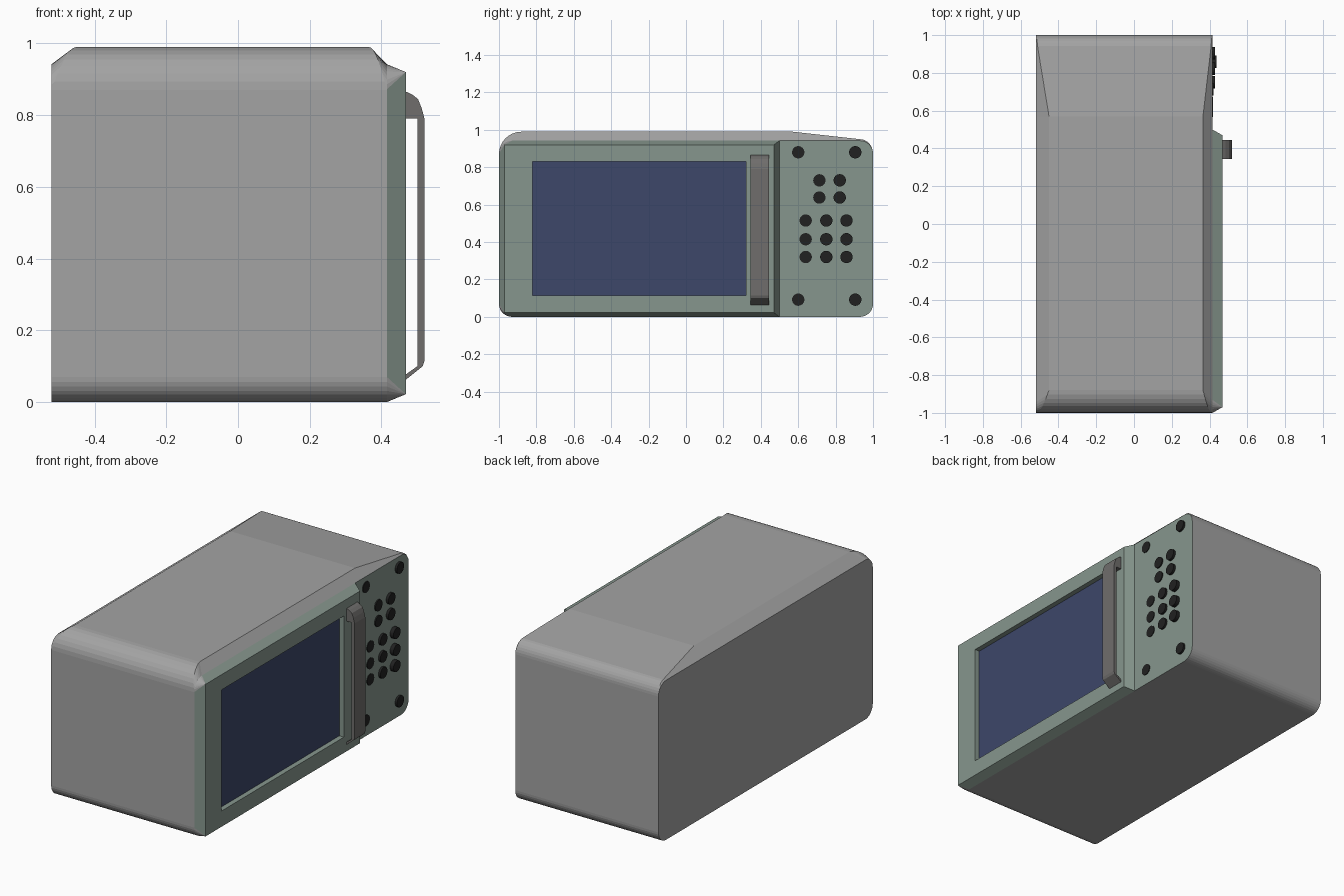
import bpy, bmesh, math
from mathutils import Matrix

if "Cube" in bpy.data.objects:
    bpy.data.objects.remove(bpy.data.objects["Cube"])

BACK, FRONT, DOOR = -0.52, 0.415, 0.468
TOP, N = 0.942, 8


def material(name, rgb):
    m = bpy.data.materials.new(name)
    m.diffuse_color = (*rgb, 1)
    m.use_nodes = True
    m.node_tree.nodes["Principled BSDF"].inputs["Base Color"].default_value = m.diffuse_color
    return m


GREEN = material("green_enamel", (0.24, 0.307, 0.267))
GREY = material("grey_enamel", (0.367, 0.367, 0.367))
DARK = material("dark_grey", (0.16, 0.155, 0.15))
BLUE = material("blue_glass", (0.047, 0.063, 0.143))
BLACK = material("black_plastic", (0.015, 0.015, 0.015))


def finish(name, bm, mats):
    bmesh.ops.remove_doubles(bm, verts=bm.verts[:], dist=1e-5)
    bmesh.ops.recalc_face_normals(bm, faces=bm.faces[:])
    me = bpy.data.meshes.new(name)
    bm.to_mesh(me)
    bm.free()
    ob = bpy.data.objects.new(name, me)
    bpy.context.collection.objects.link(ob)
    for m in mats:
        me.materials.append(m)
    return ob


def arc(cy, cz, ry, rz, a0, a1):
    """Elliptical corner in the y-z plane."""
    angles = [math.radians(a0 + (a1 - a0) * i / N) for i in range(N + 1)]
    return [(cy + ry * math.cos(a), cz + rz * math.sin(a)) for a in angles]


def bridge(bm, a, b):
    for i in range(len(a)):
        j = (i + 1) % len(a)
        bm.faces.new((a[i], a[j], b[j], b[i]))


# body: end outline lofted to a taller crown outline, with a sloping chamfer
R = 0.07
low = arc(-1 + R, R, R, R, 180, 270) + arc(1 - R, R, R, R, 270, 360)
end = low + arc(1 - R, TOP - R, R, R, 0, 90) + [(0.57, TOP)] + arc(-1 + R, TOP - R, R, R, 90, 180)
crown = low + arc(0.93, TOP - R, 0.07, 0.078, 0, 90) + [(0.57, 0.99)] + arc(-0.88, 0.87, 0.12, 0.12, 90, 180)
inset = ([0] * len(low) + [0.16 * i / N for i in range(N + 1)] + [1]
         + [1 - i / N for i in range(N + 1)])
bm = bmesh.new()
rings = [[bm.verts.new((BACK, y, z)) for y, z in end],
         [bm.verts.new((BACK + 0.07 * t, y, z)) for (y, z), t in zip(crown, inset)],
         [bm.verts.new((FRONT - 0.05 * t, y, z)) for (y, z), t in zip(crown, inset)],
         [bm.verts.new((FRONT, y, z)) for y, z in end]]
for a, b in zip(rings, rings[1:]):
    bridge(bm, a, b)
bm.faces.new(rings[0])
bm.faces.new(rings[-1]).material_index = 1
finish("oven_body", bm, (GREY, GREEN))

# door: rounded at the hinge side, tapering to a square face with a recess
bm = bmesh.new()


def rect(x, y0, y1, z0, z1):
    return [bm.verts.new((x, y, z)) for y, z in ((y1, z0), (y1, z1), (y0, z1), (y0, z0))]


base = [bm.verts.new((FRONT, y, z)) for y, z in
        [(0.5, 0), (0.5, TOP)] + arc(-1 + R, TOP - R, R, R, 90, 180) + arc(-1 + R, R, R, R, 180, 270)]
face = rect(DOOR, -0.97, 0.47, 0.022, 0.92)
lip = rect(DOOR, -0.82, 0.32, 0.115, 0.83)
floor = rect(DOOR - 0.035, -0.82, 0.32, 0.115, 0.83)
tl, bl = 2, 3 + N
for a, b, f, g in ((0, 1, 0, 1), (1, tl, 1, 2), (tl + N, bl, 2, 3), (bl + N, 0, 3, 0)):
    bm.faces.new((base[a], base[b], face[g], face[f]))
for start, corner in ((tl, 2), (bl, 3)):
    for i in range(start, start + N):
        bm.faces.new((base[i], base[i + 1], face[corner])).material_index = 1
bridge(bm, face, lip)
bridge(bm, lip, floor)
bm.faces.new(floor)
bm.faces.new(base)
finish("door", bm, (GREEN, GREY))

# window pane sitting in the recess
bm = bmesh.new()
bmesh.ops.create_cube(bm, size=1, matrix=Matrix.Translation((DOOR - 0.033, -0.25, 0.4725))
                      @ Matrix.Diagonal((0.006, 1.14, 0.715, 1)))
finish("door_window", bm, (BLUE,))

# handle: side profile extruded across y
profile = [(0.465, 0.867), (0.485, 0.858), (0.502, 0.845), (0.512, 0.82), (0.52, 0.79),
           (0.52, 0.115), (0.515, 0.1), (0.465, 0.06), (0.465, 0.075), (0.5, 0.1),
           (0.5, 0.79), (0.465, 0.79)]
bm = bmesh.new()
sides = [[bm.verts.new((x, y, z)) for x, z in profile] for y in (0.345, 0.445)]
bridge(bm, *sides)
for s in sides:
    bm.faces.new(s)
finish("door_handle", bm, (DARK,))


# round buttons and panel studs
def button(name, y, z, x):
    depth = x - FRONT + 0.004
    bm = bmesh.new()
    bmesh.ops.create_cone(bm, cap_ends=True, segments=24, radius1=0.033, radius2=0.033, depth=depth,
                          matrix=Matrix.Translation((x - depth / 2, y, z)) @ Matrix.Rotation(math.pi / 2, 4, 'Y'))
    finish(name, bm, (BLACK,))


for y, x in ((0.6, 0.419), (0.905, 0.428)):
    for z in (0.88, 0.092):
        button("panel_stud", y, z, x)
for y, x in ((0.713, 0.422), (0.822, 0.43)):
    for z in (0.73, 0.638):
        button("function_button", y, z, x)
for y, x in ((0.64, 0.419), (0.75, 0.428), (0.858, 0.438)):
    for z in (0.515, 0.415, 0.32):
        button("keypad_button", y, z, x)
